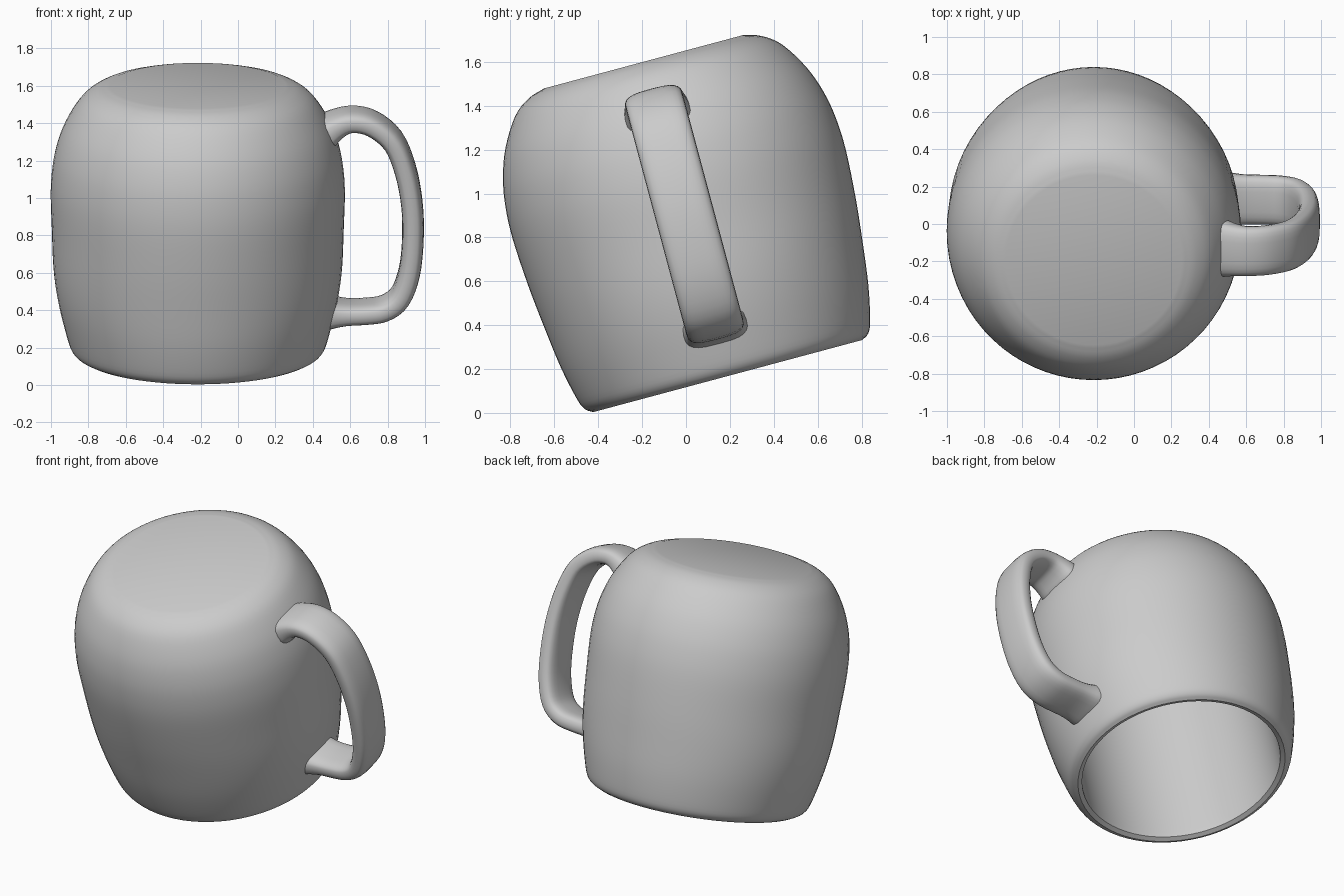
import bpy, bmesh, math
from mathutils import Matrix, Vector

if "Cube" in bpy.data.objects:
    bpy.data.objects.remove(bpy.data.objects["Cube"])

TILT = Matrix.Rotation(math.radians(15), 4, 'X')   # the mug rests tipped on its rim
AXIS_X, AXIS_Y = -0.215, 0.228                     # mug axis before tipping

clay = bpy.data.materials.new("plain_grey")
clay.diffuse_color = (0.6, 0.6, 0.6, 1)
clay.use_nodes = True
clay.node_tree.nodes["Principled BSDF"].inputs["Base Color"].default_value = clay.diffuse_color


def smooth_path(pts, steps):
    """Catmull-Rom curve through 2D points."""
    p = [Vector(q) for q in pts]
    p = [2 * p[0] - p[1]] + p + [2 * p[-1] - p[-2]]
    out = []
    for a, b, c, d in zip(p, p[1:], p[2:], p[3:]):
        for i in range(steps):
            t = i / steps
            out.append(0.5 * (2 * b + (c - a) * t + (2 * a - 5 * b + 4 * c - d) * t * t
                              + (3 * b - a - 3 * c + d) * t ** 3))
    return out + [p[-2]]


def build(name, rings, angle):
    """Bridge a list of closed rings, cap both ends, tip and shade."""
    bm = bmesh.new()
    loops = [[bm.verts.new(TILT @ Vector(co)) for co in ring] for ring in rings]
    n = len(loops[0])
    for a, b in zip(loops, loops[1:]):
        for i in range(n):
            j = (i + 1) % n
            bm.faces.new((a[i], a[j], b[j], b[i]))
    bm.faces.new(loops[0])
    bm.faces.new(loops[-1])
    bmesh.ops.recalc_face_normals(bm, faces=bm.faces)
    me = bpy.data.meshes.new(name)
    bm.to_mesh(me)
    bm.free()
    ob = bpy.data.objects.new(name, me)
    bpy.context.collection.objects.link(ob)
    me.materials.append(clay)
    bpy.ops.object.select_all(action='DESELECT')
    ob.select_set(True)
    bpy.context.view_layer.objects.active = ob
    bpy.ops.object.shade_smooth_by_angle(angle=math.radians(angle))
    return ob


# Mug body: flat base on top, rounded shoulder, tapering wall, open rim, straight bore
outer = smooth_path([(0.47, 1.596), (0.55, 1.57), (0.63, 1.508), (0.71, 1.38), (0.757, 1.25),
                     (0.78, 1.12), (0.786, 0.97), (0.773, 0.75), (0.752, 0.55), (0.726, 0.35),
                     (0.692, 0.19), (0.668, 0.135), (0.635, 0.113)], 4)
inner = smooth_path([(0.608, 0.125), (0.606, 0.20), (0.606, 0.60), (0.606, 0.95), (0.606, 1.30),
                     (0.59, 1.41), (0.53, 1.46), (0.45, 1.48)], 4)
SEG = 72


def side_swell(v):
    """The lower wall is slightly wider sideways than front to back."""
    return 1 + 0.022 * math.exp(-((v - 0.52) / 0.22) ** 2)


body_rings = []
for k, (r, v) in enumerate(outer + inner):
    rx = r * side_swell(v) if k < len(outer) else r
    body_rings.append([(AXIS_X + rx * math.cos(2 * math.pi * i / SEG),
                        AXIS_Y + r * math.sin(2 * math.pi * i / SEG), v) for i in range(SEG)])
build("mug_body", body_rings, 20)

# Handle: flat rounded strap swept along a D-shaped path, flared where it joins the wall
path = smooth_path([(0.44, 1.32), (0.52, 1.38), (0.61, 1.41), (0.72, 1.385), (0.83, 1.29),
                    (0.895, 1.13), (0.93, 0.94), (0.935, 0.75), (0.917, 0.57), (0.867, 0.43),
                    (0.785, 0.365), (0.68, 0.347), (0.55, 0.343), (0.45, 0.343)], 4)
SIDES = 24


def rounded(a):
    return math.copysign(abs(a) ** 0.65, a)


handle_rings = []
for k, p in enumerate(path):
    t = (path[min(k + 1, len(path) - 1)] - path[max(k - 1, 0)]).normalized()
    flare = min(0.6, max(0.0, 1 - (p.x - 0.44) / 0.19) ** 2)
    thick, wide = 0.058 + 0.04 * flare, 0.134 + 0.03 * flare
    ring = []
    for i in range(SIDES):
        a = 2 * math.pi * i / SIDES
        d, w = thick * rounded(math.cos(a)), wide * rounded(math.sin(a))
        ring.append((p.x - t.y * d, AXIS_Y + w, p.y + t.x * d))
    handle_rings.append(ring)
build("mug_handle", handle_rings, 40)
